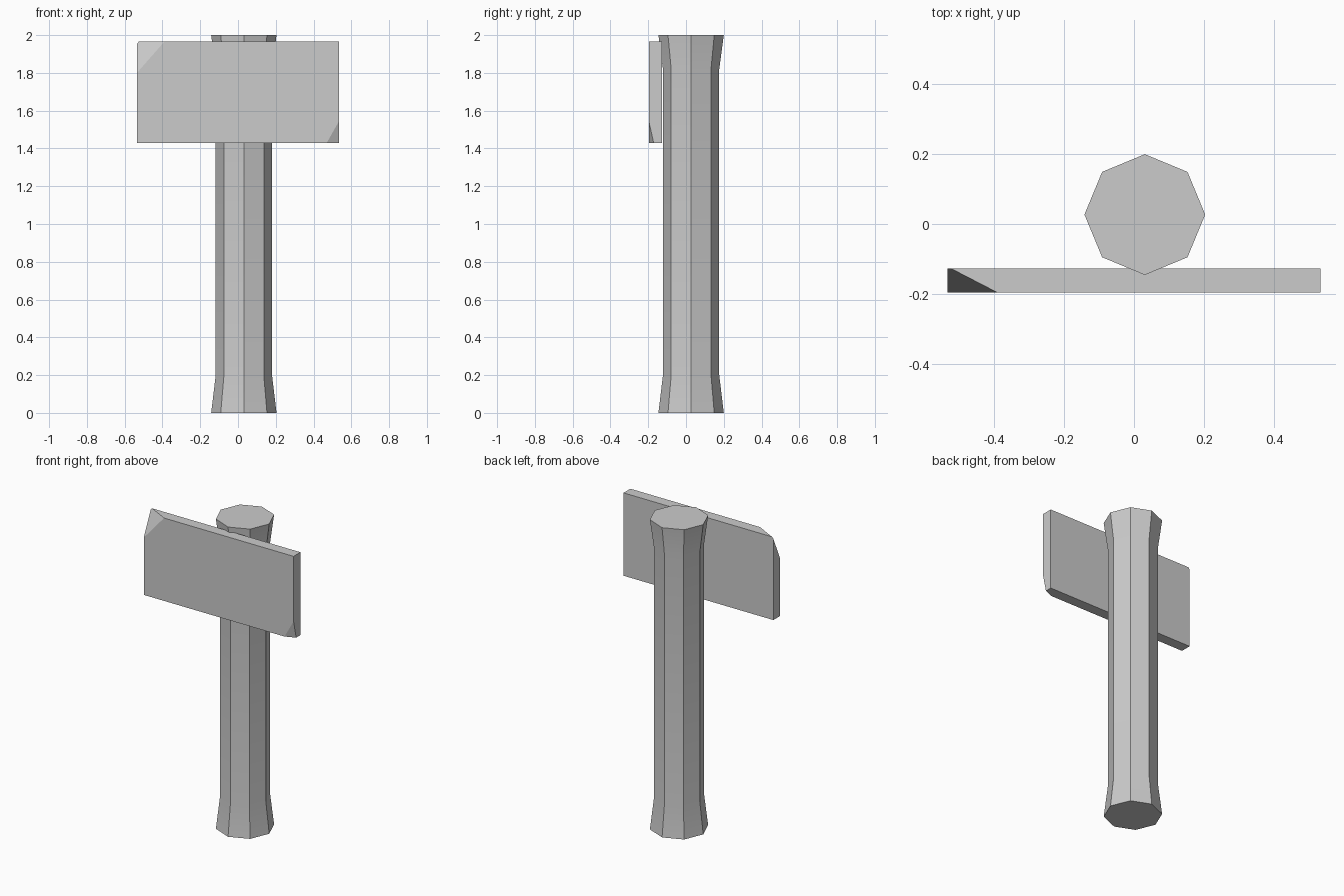
import bpy, bmesh, math
from mathutils import Vector

if "Cube" in bpy.data.objects:
    bpy.data.objects.remove(bpy.data.objects["Cube"])


def add_object(name, bm):
    bmesh.ops.recalc_face_normals(bm, faces=bm.faces)
    mesh = bpy.data.meshes.new(name)
    bm.to_mesh(mesh)
    bm.free()
    obj = bpy.data.objects.new(name, mesh)
    bpy.context.collection.objects.link(obj)
    return obj


# Octagonal post, flared at both ends
SIDES = 8
PROFILE = [(0.0, 0.173), (0.2, 0.149), (1.82, 0.149), (2.0, 0.173)]
bm = bmesh.new()
rings = []
for z, r in PROFILE:
    rings.append([bm.verts.new((0.031 + r * math.cos(math.tau * i / SIDES),
                                0.027 + r * math.sin(math.tau * i / SIDES), z))
                  for i in range(SIDES)])
for low, high in zip(rings, rings[1:]):
    for i in range(SIDES):
        j = (i + 1) % SIDES
        bm.faces.new((low[i], low[j], high[j], high[i]))
bm.faces.new(rings[0][::-1])
bm.faces.new(rings[-1])
post = add_object("post", bm)
bpy.context.view_layer.objects.active = post
post.select_set(True)
bpy.ops.object.shade_smooth_by_angle(angle=math.radians(30))


# Sign board with two chipped corners on its front face
def chip_corner(bm, corner, offsets):
    """Slice off one corner; offsets are signed distances along x, y, z."""
    normal = -Vector([1 / o for o in offsets])
    point = Vector(corner) + Vector((offsets[0], 0, 0))
    geom = bm.verts[:] + bm.edges[:] + bm.faces[:]
    cut = bmesh.ops.bisect_plane(bm, geom=geom, plane_co=point,
                                 plane_no=normal, clear_outer=True)
    edges = [e for e in cut["geom_cut"] if isinstance(e, bmesh.types.BMEdge)]
    bmesh.ops.contextual_create(bm, geom=edges)


lo, hi = Vector((-0.535, -0.197, 1.43)), Vector((0.535, -0.127, 1.965))
bm = bmesh.new()
bmesh.ops.create_cube(bm, size=1)
bmesh.ops.scale(bm, vec=hi - lo, verts=bm.verts)
bmesh.ops.translate(bm, vec=(lo + hi) / 2, verts=bm.verts)
chip_corner(bm, (lo.x, lo.y, hi.z), (0.145, 0.075, -0.165))
chip_corner(bm, (hi.x, lo.y, lo.z), (-0.065, 0.026, 0.115))
add_object("sign_board", bm)
